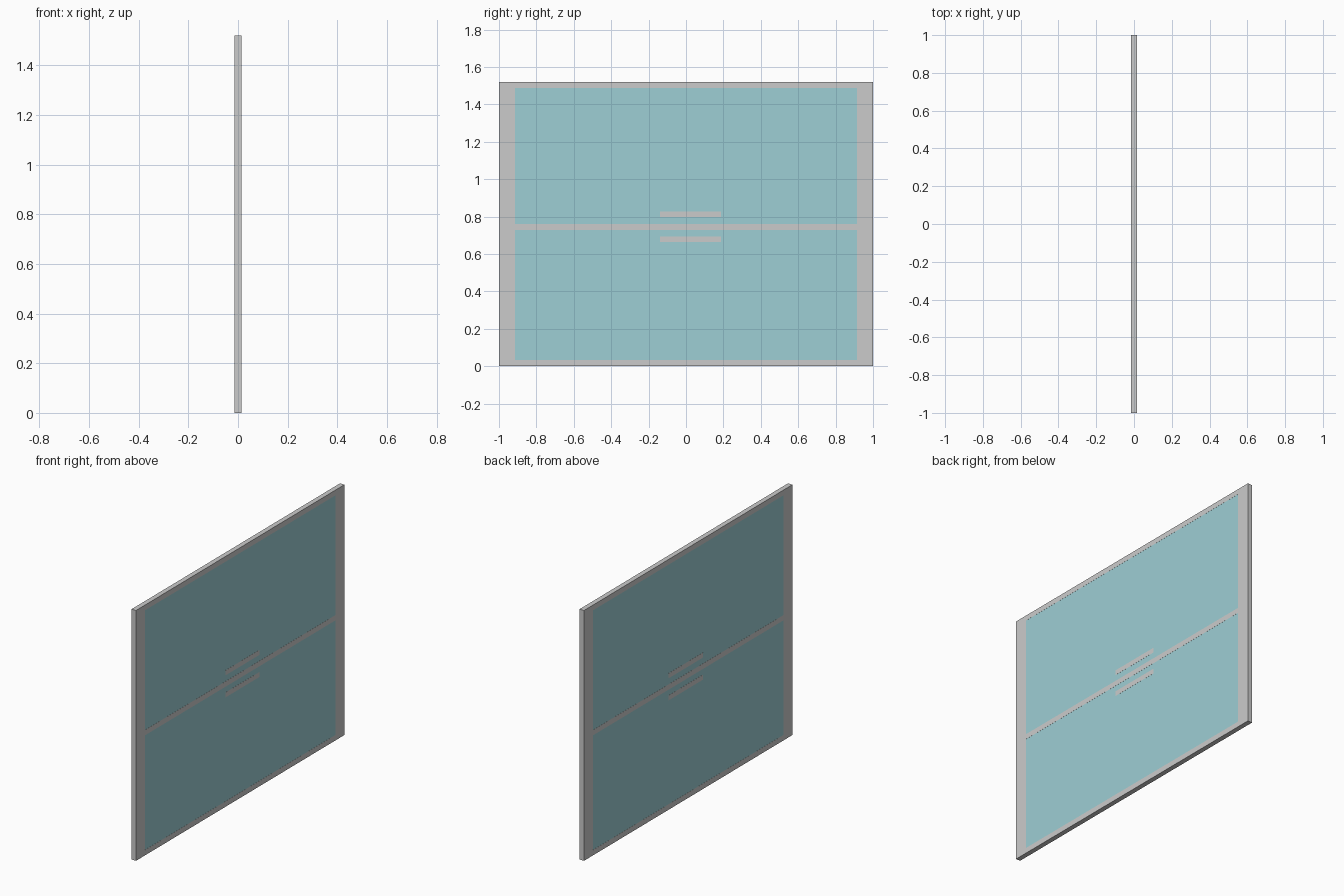
import bpy

if "Cube" in bpy.data.objects:
    bpy.data.objects.remove(bpy.data.objects["Cube"])

T = 0.015      # half thickness of the frame
W, H = 1.0, 1.52
GY = 0.914     # half width of the glass
Z0, Z1, Z2, Z3 = 0.033, 0.729, 0.761, 1.488   # pane edges

glass_mat = bpy.data.materials.new("pale_blue_glass")
glass_mat.diffuse_color = (0.34, 0.62, 0.66, 1)
glass_mat.use_nodes = True
glass_mat.node_tree.nodes["Principled BSDF"].inputs["Base Color"].default_value = glass_mat.diffuse_color


def box(name, half_x, y, z, mat=None):
    """Box spanning the y and z ranges, centred on x = 0."""
    bpy.ops.mesh.primitive_cube_add(
        size=1, location=(0, sum(y) / 2, sum(z) / 2))
    ob = bpy.context.object
    ob.name = name
    ob.scale = (2 * half_x, y[1] - y[0], z[1] - z[0])
    bpy.ops.object.transform_apply(location=False, rotation=False, scale=True)
    if mat:
        ob.data.materials.append(mat)
    return ob


# Outer frame: two stiles and three rails, all flush
box("left_stile", T, (-W, -GY), (0, H))
box("right_stile", T, (GY, W), (0, H))
for name, z in (("bottom_rail", (0, Z0)),
                ("meeting_rail", (Z1, Z2)),
                ("top_rail", (Z3, H))):
    box(name, T, (-GY, GY), z)

# Glass panes, almost flush with the frame
for name, z in (("lower_pane", (Z0, Z1)), ("upper_pane", (Z2, Z3))):
    box(name, T - 0.0006, (-GY, GY), z, glass_mat)

# Short pull bars above and below the meeting rail
for name, z in (("lower_pull", (0.664, 0.694)), ("upper_pull", (0.798, 0.828))):
    box(name, T, (-0.14, 0.187), z)
